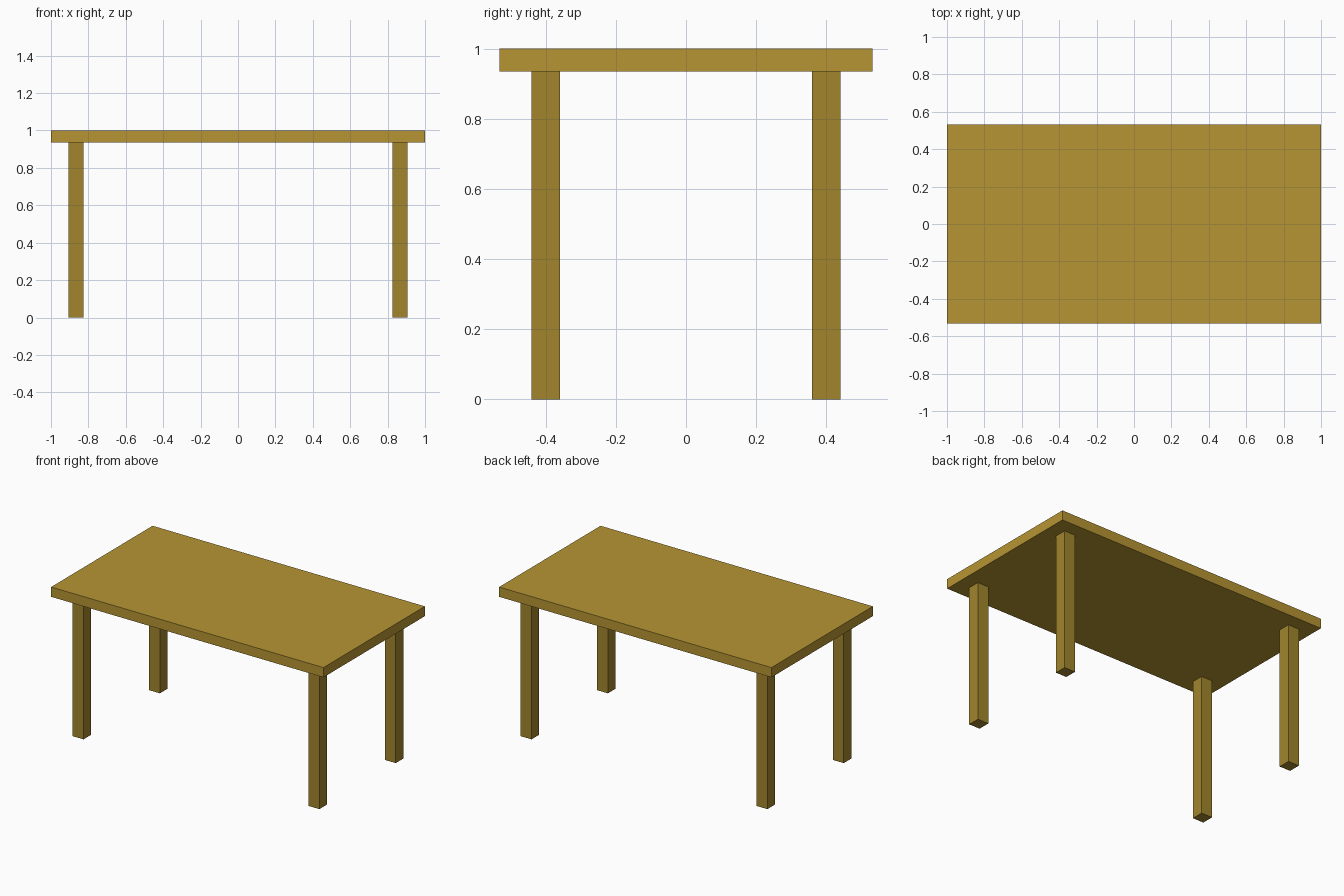
import bpy

if "Cube" in bpy.data.objects:
    bpy.data.objects.remove(bpy.data.objects["Cube"])


def material(name, rgb):
    mat = bpy.data.materials.new(name)
    mat.diffuse_color = (*rgb, 1.0)
    mat.use_nodes = True
    mat.node_tree.nodes["Principled BSDF"].inputs["Base Color"].default_value = mat.diffuse_color
    return mat


def box(name, center, size, mat):
    bpy.ops.mesh.primitive_cube_add(size=1, location=center)
    obj = bpy.context.object
    obj.name = name
    obj.scale = size
    bpy.ops.object.transform_apply(location=False, rotation=False, scale=True)
    obj.data.materials.append(mat)
    return obj


top_wood = material("top_wood", (0.47, 0.30, 0.033))
leg_wood = material("leg_wood", (0.36, 0.235, 0.026))

# Slab top
UNDERSIDE = 0.935
box("table_top", (0, 0, (1 + UNDERSIDE) / 2), (2, 1.064, 1 - UNDERSIDE), top_wood)

# Four square legs, inset from the corners
for side, sx in (("left", -1), ("right", 1)):
    for end, sy in (("front", -1), ("back", 1)):
        box(f"{end}_{side}_leg", (sx * 0.866, sy * 0.4, UNDERSIDE / 2),
            (0.08, 0.08, UNDERSIDE), leg_wood)
